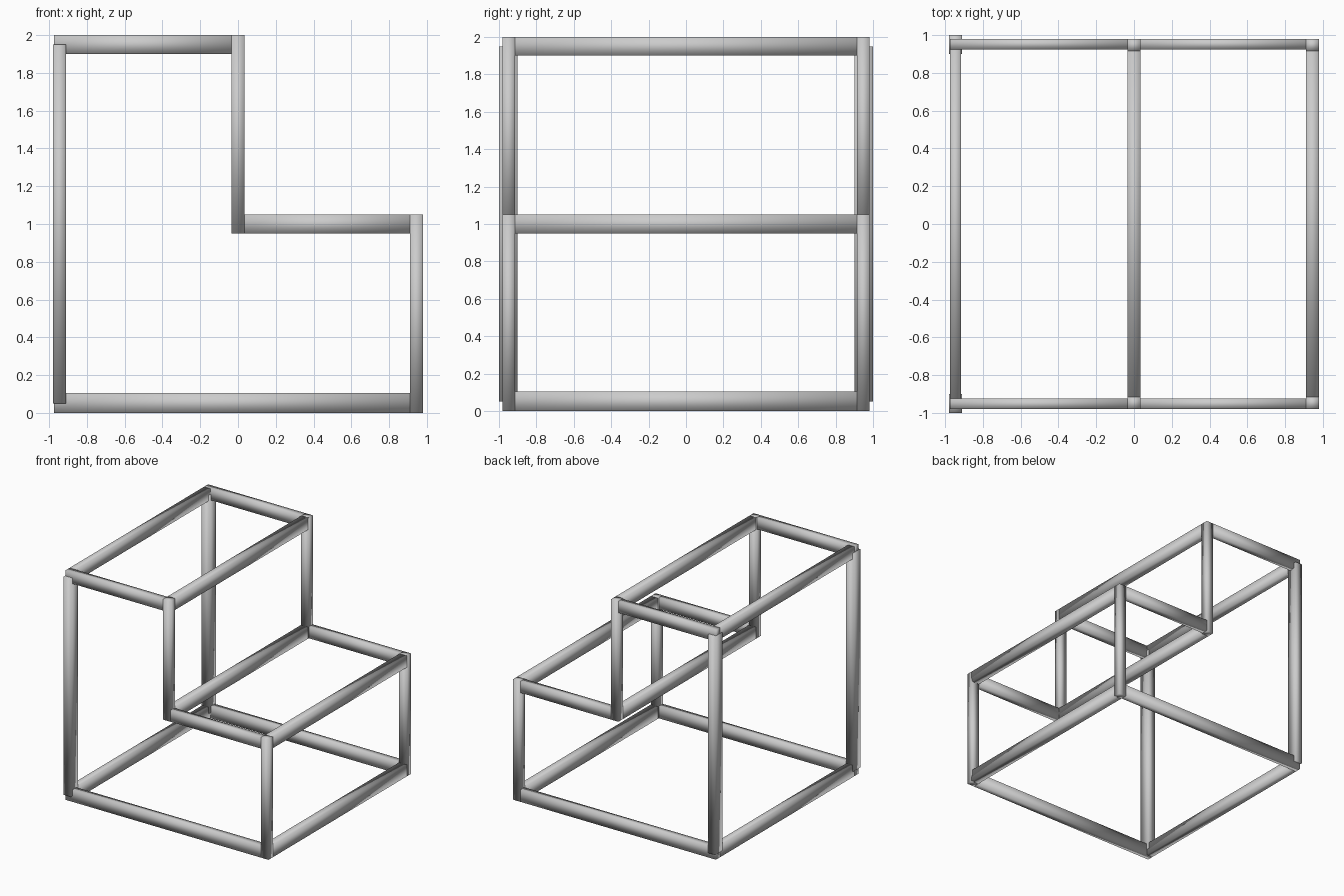
import bpy

if "Cube" in bpy.data.objects:
    bpy.data.objects.remove(bpy.data.objects["Cube"])


def beam(name, x, y, z):
    """Smooth-shaded rectangular bar given its (min, max) extents."""
    bpy.ops.mesh.primitive_cube_add(size=1)
    ob = bpy.context.object
    ob.name = name
    lo_hi = (x, y, z)
    for v in ob.data.vertices:
        v.co = [r[0] if c < 0 else r[1] for c, r in zip(v.co, lo_hi)]
    ob.data.update()
    bpy.ops.object.shade_smooth()
    return ob


def both_sides(name, x, y, z):
    """Same bar on the back (+y) and the front (-y)."""
    beam("back_" + name, x, y, z)
    beam("front_" + name, x, (-y[1], -y[0]), z)


RAIL_Y = (0.925, 0.98)
LEFT, MID, RIGHT = (-0.975, -0.915), (-0.035, 0.035), (0.91, 0.98)
BOTTOM, STEP, TOP = (0.0, 0.105), (0.95, 1.05), (1.9, 2.0)

# Stair-shaped side frames
both_sides("left_post", (-0.98, -0.91), (0.9, 1.0), (0.05, 1.95))
both_sides("riser_post", MID, (0.915, 0.98), (STEP[0], TOP[1]))
both_sides("right_post", RIGHT, (0.915, 0.98), (0.0, STEP[1]))
both_sides("bottom_rail", (LEFT[0], RIGHT[0]), RAIL_Y, BOTTOM)
both_sides("step_rail", (MID[1], RIGHT[0]), RAIL_Y, STEP)
both_sides("top_rail", (LEFT[0], MID[0]), RAIL_Y, TOP)

# Cross bars joining front and back frames
for name, x, z in (("bottom_left", LEFT, BOTTOM), ("bottom_right", RIGHT, BOTTOM),
                   ("step_inner", MID, STEP), ("step_outer", RIGHT, STEP),
                   ("top_left", LEFT, TOP), ("top_right", MID, TOP)):
    beam(name + "_cross_bar", x, (-0.925, 0.925), z)
